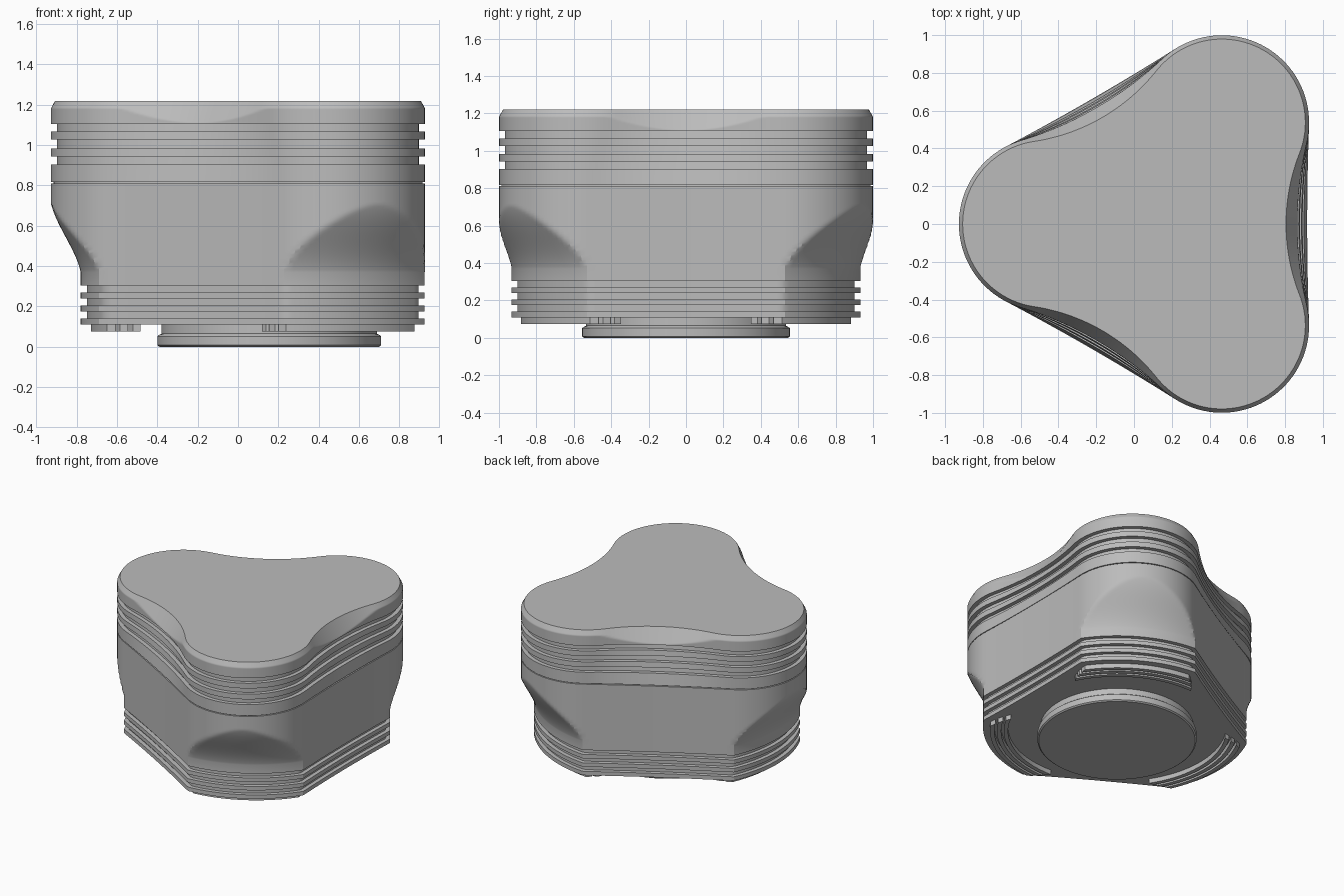
import bpy, bmesh, math

old = bpy.data.objects.get("Cube")
if old:
    bpy.data.objects.remove(old)

CX = 0.155            # centre of the three-fold shape
LOBE_D, LOBE_R = 0.62, 0.462
SEG = 240

mat = bpy.data.materials.new("plain grey")
mat.use_nodes = True
GREY = (0.5, 0.5, 0.5, 1)
mat.diffuse_color = GREY
mat.node_tree.nodes["Principled BSDF"].inputs["Base Color"].default_value = GREY


def outline(phi, mid, inset=0.0):
    """Polar radius of a three-lobed outline; mid is the waist distance."""
    third = math.radians(120)
    a = abs((phi - math.pi + third / 2) % third - third / 2)
    r, m = LOBE_R - inset, mid - inset
    h, d = LOBE_D * math.sin(third / 2), m - LOBE_D / 2
    rho = (h * h + d * d - r * r) / (2 * (r - d))
    far = m + rho
    # tangent point between lobe and waist arc
    k = rho / (rho + r)
    tangent = third / 2 - math.atan2(h * k, far + (LOBE_D / 2 - far) * k)
    if a <= tangent:
        return LOBE_D * math.cos(a) + math.sqrt(r * r - (LOBE_D * math.sin(a)) ** 2)
    b = third / 2 - a
    return far * math.cos(b) - math.sqrt(rho * rho - (far * math.sin(b)) ** 2)


def finish(name, bm):
    bmesh.ops.recalc_face_normals(bm, faces=bm.faces)
    mesh = bpy.data.meshes.new(name)
    bm.to_mesh(mesh)
    bm.free()
    mesh.materials.append(mat)
    obj = bpy.data.objects.new(name, mesh)
    bpy.context.collection.objects.link(obj)
    obj.location.x = CX
    bpy.ops.object.select_all(action='DESELECT')
    obj.select_set(True)
    bpy.context.view_layer.objects.active = obj
    bpy.ops.object.shade_smooth_by_angle(angle=math.radians(25))


def loft(name, rings):
    """rings: list of (z, radius function of angle), bottom to top."""
    bm = bmesh.new()
    loops = []
    for z, f in rings:
        loop = []
        for i in range(SEG):
            phi = 2 * math.pi * i / SEG
            loop.append(bm.verts.new((f(phi) * math.cos(phi), f(phi) * math.sin(phi), z)))
        loops.append(loop)
    for lo, hi in zip(loops, loops[1:]):
        for i in range(SEG):
            j = (i + 1) % SEG
            bm.faces.new((lo[i], lo[j], hi[j], hi[i]))
    bm.faces.new(loops[0][::-1])
    bm.faces.new(loops[-1])
    finish(name, bm)


def trim(z):
    """Radius of the turned cut that narrows the lobes near the bottom."""
    t = min(max((z - 0.37) / 0.35, 0), 1)
    ease = 0.5 * t + 0.5 * t * t * (3 - 2 * t)
    return 0.935 + 0.15 * ease


def lower(z, inset=0.0):
    return z, lambda p: min(outline(p, 0.762, inset), trim(z) - inset)


def waist(z):
    return 0.71 + 0.05 * min(max((1.11 - z) / 0.3, 0), 1)


def upper(z, inset=0.0):
    # the sloped edge around the top bites deeper at the waists
    drop = 0.55 * (1.22 - z)

    def radius(p):
        wall = outline(p, waist(z), inset)
        return min(wall, outline(p, 0.67, 0.02 - drop)) if z > 1.105 else wall
    return z, radius


def banded(ring, levels, depth):
    """Levels alternate ridge and groove, starting and ending on a ridge."""
    out = []
    for i, (a, b) in enumerate(zip(levels, levels[1:])):
        inset = depth if i % 2 else 0.0
        out += [ring(a, inset), ring(b, inset)]
    return out


# lower body: grooved base, flared lobes
body = banded(lower, [0.11, 0.14, 0.175, 0.205, 0.24, 0.27, 0.304, 0.37], 0.03)
# the sequence above ends on a ridge
body += [lower(0.37 + 0.35 * i / 28) for i in range(1, 29)]
body += [lower(0.811), lower(0.811, 0.012)]
loft("lower_body", body)

# upper body: thin seam, three grooves, sloped top edge
crown = [upper(0.808, 0.012), upper(0.817, 0.012)]
crown += banded(upper, [0.817, 0.903, 0.943, 0.983, 1.027, 1.067, 1.106], 0.03)
crown += [upper(1.106 + 0.114 * i / 24) for i in range(25)]
loft("upper_body", crown)

# bottom disc on a short neck
disc = [(0.0, 0.545), (0.008, 0.555), (0.052, 0.555), (0.06, 0.545),
        (0.065, 0.535), (0.115, 0.535)]
loft("bottom_disc", [(z, lambda p, r=r: r) for z, r in disc])

# curved ribs under each lobe
bm = bmesh.new()
STEPS = 24
for k in range(3):
    middle = math.pi + k * math.radians(120)
    for r_in, r_out in ((0.855, 0.885), (0.808, 0.838), (0.76, 0.79)):
        sections = []
        for i in range(STEPS + 1):
            s = 2 * i / STEPS - 1
            section = []
            for r, z in ((r_in, 0.075), (r_out, 0.075), (r_out, 0.115), (r_in, 0.115)):
                # rib ends follow the inset lobe edge
                c = (LOBE_D ** 2 + r * r - (LOBE_R - 0.05) ** 2) / (2 * LOBE_D * r)
                a = middle + s * math.acos(c)
                section.append(bm.verts.new((r * math.cos(a), r * math.sin(a), z)))
            sections.append(section)
        for p, q in zip(sections, sections[1:]):
            for i in range(4):
                j = (i + 1) % 4
                bm.faces.new((p[i], p[j], q[j], q[i]))
        bm.faces.new(sections[0])
        bm.faces.new(sections[-1][::-1])
finish("bottom_ribs", bm)
